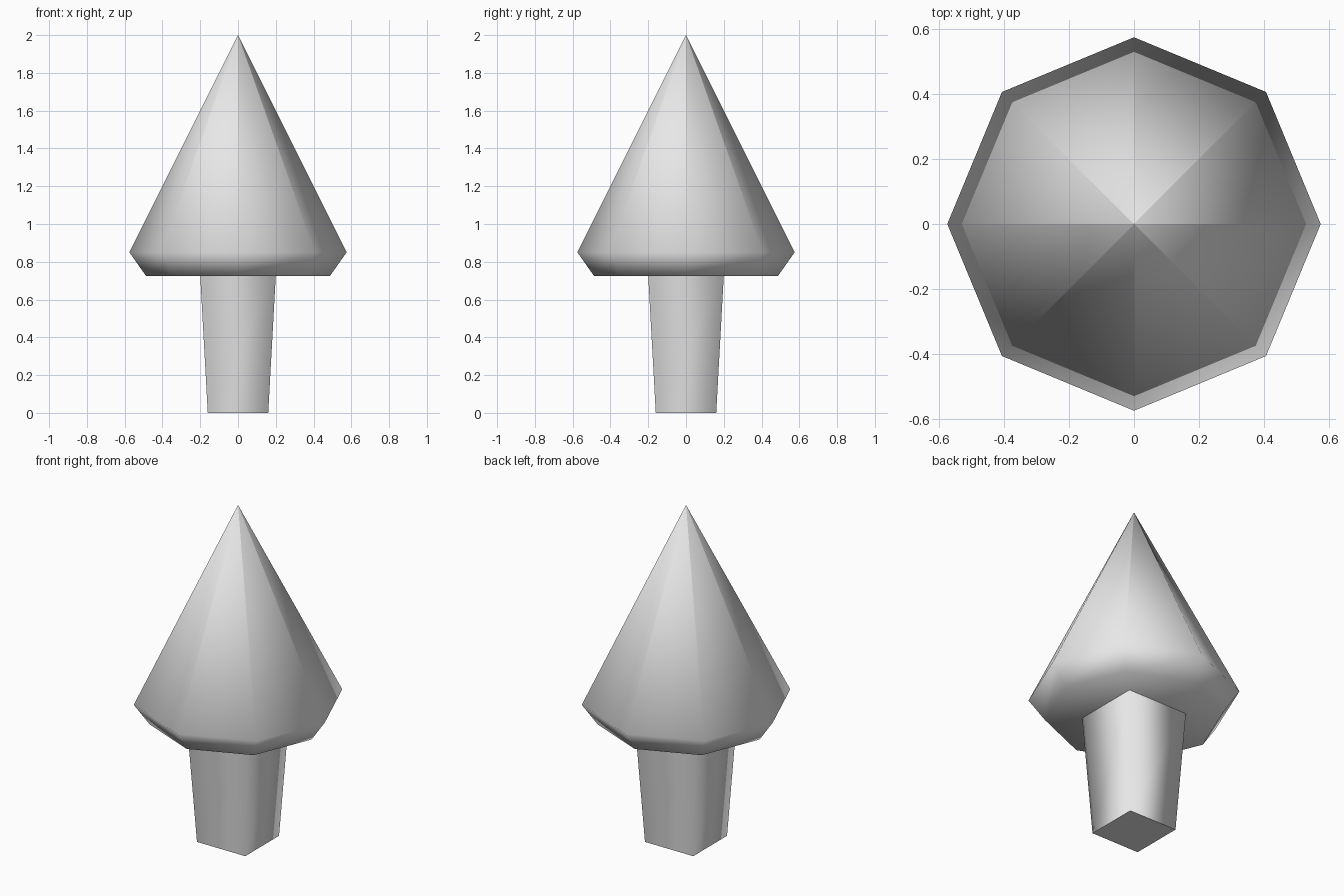
import bpy
import bmesh
from math import cos, sin, pi

if "Cube" in bpy.data.objects:
    bpy.data.objects.remove(bpy.data.objects["Cube"])

grey = bpy.data.materials.new("light grey")
grey.use_nodes = True
colour = (0.8, 0.8, 0.8, 1)
grey.diffuse_color = colour
grey.node_tree.nodes["Principled BSDF"].inputs["Base Color"].default_value = colour


def lathe(name, profile, sides, turn=0.0, cap_top=False, sharp_base=False):
    """Stack polygon rings from (radius, height) pairs and skin them smoothly."""
    bm = bmesh.new()
    angles = [turn + 2 * pi * i / sides for i in range(sides)]
    rings = [[bm.verts.new((r * cos(a), r * sin(a), z)) for a in angles]
             for r, z in profile]
    for low, high in zip(rings, rings[1:]):
        for i in range(sides):
            j = (i + 1) % sides
            bm.faces.new((low[i], low[j], high[j], high[i]))
    base = bm.faces.new(rings[0][::-1])
    if cap_top:
        bm.faces.new(rings[-1])
    for face in bm.faces:
        face.smooth = True
    if sharp_base:
        for edge in base.edges:
            edge.smooth = False
        base.smooth = False
    mesh = bpy.data.meshes.new(name)
    bm.to_mesh(mesh)
    bm.free()
    mesh.materials.append(grey)
    obj = bpy.data.objects.new(name, mesh)
    bpy.context.collection.objects.link(obj)
    return obj


# Square tapering trunk, sides parallel to the axes
lathe("trunk", [(0.16 * 2 ** 0.5, 0), (0.2 * 2 ** 0.5, 0.725)], 4,
      turn=pi / 4, sharp_base=True)

# Eight-sided foliage cone with a chamfered underside and a fine tip
lathe("foliage", [(0.487, 0.725), (0.575, 0.85), (0.0005, 2.0)], 8, cap_top=True)
